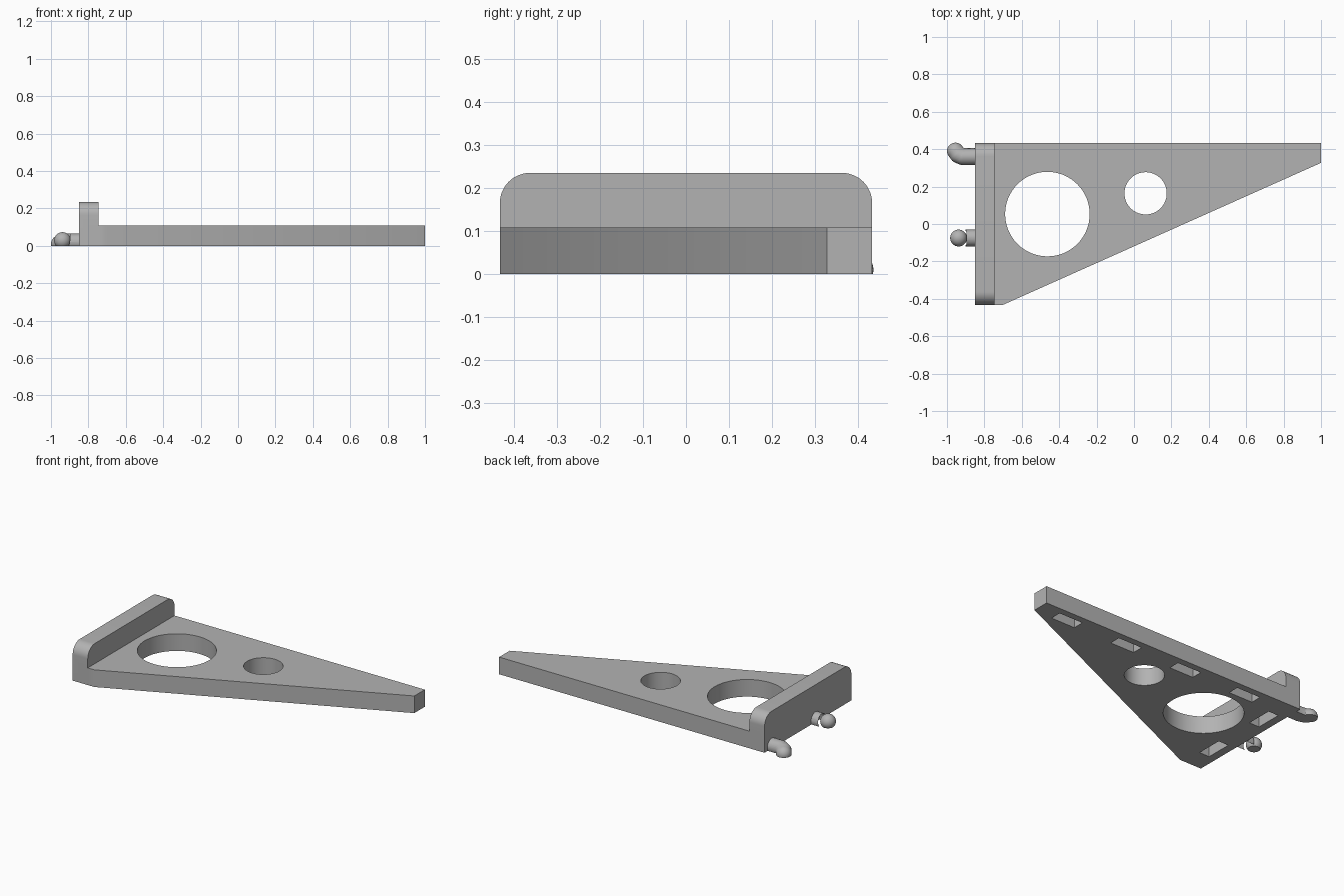
import bpy, bmesh, math
from mathutils import Vector

if "Cube" in bpy.data.objects:
    bpy.data.objects.remove(bpy.data.objects["Cube"])

# One plain grey for the whole bracket
grey = bpy.data.materials.new("plain grey")
grey.use_nodes = True
colour = (0.45, 0.45, 0.45, 1)
grey.diffuse_color = colour
grey.node_tree.nodes["Principled BSDF"].inputs["Base Color"].default_value = colour

HALF = 0.432     # half of the width
THICK = 0.108    # thickness of the arm
WALL = (-0.85, -0.745)


def make_object(name, bm):
    bmesh.ops.recalc_face_normals(bm, faces=bm.faces)
    mesh = bpy.data.meshes.new(name)
    bm.to_mesh(mesh)
    bm.free()
    mesh.materials.append(grey)
    obj = bpy.data.objects.new(name, mesh)
    bpy.context.collection.objects.link(obj)
    return obj


def prism(name, outline, direction):
    """Extrude a closed outline of 3D points along a direction."""
    bm = bmesh.new()
    face = bm.faces.new([bm.verts.new(p) for p in outline])
    top = bmesh.ops.extrude_face_region(bm, geom=[face])["geom"]
    bmesh.ops.translate(bm, vec=direction,
                        verts=[v for v in top if isinstance(v, bmesh.types.BMVert)])
    return make_object(name, bm)


def combine(target, other, operation):
    """Apply a boolean and drop the helper."""
    mod = target.modifiers.new("boolean", "BOOLEAN")
    mod.object, mod.operation, mod.solver = other, operation, "EXACT"
    bpy.context.view_layer.objects.active = target
    bpy.ops.object.modifier_apply(modifier=mod.name)
    bpy.data.objects.remove(other)


def smooth(obj):
    bpy.ops.object.select_all(action="DESELECT")
    obj.select_set(True)
    bpy.context.view_layer.objects.active = obj
    bpy.ops.object.shade_smooth_by_angle(angle=math.radians(30))


# Tapered arm
arm_outline = [(-0.8, -HALF, 0), (-0.7, -HALF, 0), (1, 0.327, 0),
               (1, HALF, 0), (-0.8, HALF, 0)]
bracket = prism("bracket_arm", arm_outline, (0, 0, THICK))

# Upright end wall with two rounded top corners
radius, height = 0.07, 0.235
right_arc = []
for i in range(13):
    a = math.pi / 2 * i / 12
    right_arc.append((HALF - radius + radius * math.cos(a),
                      height - radius + radius * math.sin(a)))
profile = [(HALF, 0)] + right_arc
profile += [(-y, z) for y, z in reversed(profile)]
wall = prism("end_wall", [(WALL[0], y, z) for y, z in profile],
             (WALL[1] - WALL[0], 0, 0))
combine(bracket, wall, "UNION")

# Two round through holes
for x, y, r in [(-0.463, 0.053, 0.226), (0.062, 0.164, 0.113)]:
    ring = [(x + r * math.cos(math.tau * i / 64), y + r * math.sin(math.tau * i / 64), -0.1)
            for i in range(64)]
    combine(bracket, prism("hole_cutter", ring, (0, 0, 0.4)), "DIFFERENCE")

# Blind slots in the underside: four along the back edge, two below the wall
LONG, SHORT, DEPTH = 0.083, 0.035, 0.07
slots = [(0.787 - 0.432 * i, 0.355, LONG, SHORT) for i in range(4)]
slots += [(-0.765, side * 0.217, SHORT, LONG) for side in (-1, 1)]
for x, y, dx, dy in slots:
    box = [(x + sx * dx, y + sy * dy, -0.1)
           for sx, sy in ((-1, -1), (1, -1), (1, 1), (-1, 1))]
    combine(bracket, prism("slot_cutter", box, (0, 0, 0.1 + DEPTH)), "DIFFERENCE")
smooth(bracket)


def hook(name, path, r=0.045):
    """Bent peg with a domed end, cut flat on the ground."""
    peg = None
    points = [Vector(p) for p in path]
    pieces = []
    for a, b in zip(points, points[1:]):
        bm = bmesh.new()
        turn = (b - a).to_track_quat("Z", "Y").to_matrix().to_4x4()
        turn.translation = (a + b) / 2
        bmesh.ops.create_cone(bm, cap_ends=True, segments=32, radius1=r, radius2=r,
                              depth=(b - a).length, matrix=turn)
        pieces.append(make_object(name, bm))
        bm = bmesh.new()
        bmesh.ops.create_uvsphere(bm, u_segments=32, v_segments=16, radius=r)
        bmesh.ops.translate(bm, verts=bm.verts, vec=b)
        pieces.append(make_object(name, bm))
    peg = pieces[0]
    for piece in pieces[1:]:
        combine(peg, piece, "UNION")
    ground = [(-2, -1, -1), (0, -1, -1), (0, 1, -1), (-2, 1, -1)]
    combine(peg, prism("ground_cutter", ground, (0, 0, 1)), "DIFFERENCE")
    peg.name = name
    smooth(peg)


# Pegs behind the wall, one bent sideways and one bent slightly up
hook("back_hook", [(-0.84, 0.36, 0.02), (-0.915, 0.36, 0.02),
                   (-0.94, 0.37, 0.016), (-0.955, 0.39, 0.01)])
hook("front_hook", [(-0.84, -0.075, 0.02), (-0.9, -0.075, 0.02), (-0.938, -0.075, 0.028)])
